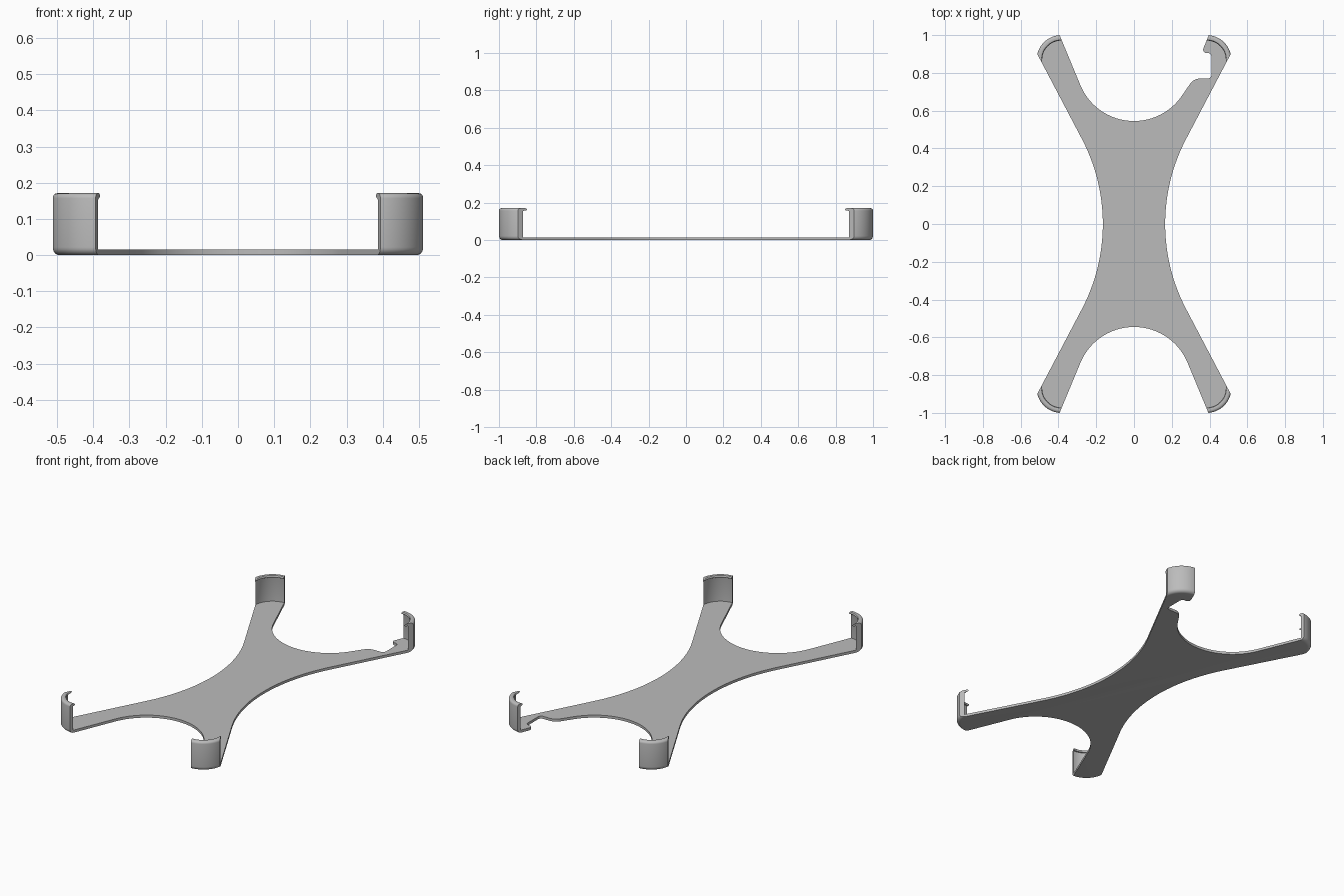
import bpy, bmesh
from math import sin, cos, radians

cube = bpy.data.objects.get("Cube")
if cube:
    bpy.data.objects.remove(cube, do_unlink=True)

HALF_X, HALF_Y, CORNER = 0.515, 1.0, 0.13
HEIGHT, FLOOR, WALL, LIP = 0.171, 0.015, 0.018, 0.029


def arc(cx, cy, r, start, end, steps=12):
    """Points on an arc, angles in degrees."""
    angles = [radians(start + (end - start) * i / steps) for i in range(steps + 1)]
    return [(cx + r * cos(a), cy + r * sin(a)) for a in angles]


def make_object(name, bm):
    bmesh.ops.recalc_face_normals(bm, faces=bm.faces[:])
    mesh = bpy.data.meshes.new(name)
    bm.to_mesh(mesh)
    bm.free()
    obj = bpy.data.objects.new(name, mesh)
    bpy.context.collection.objects.link(obj)
    return obj


def rounded_rectangle(inset):
    points = []
    for sx, sy, start in ((1, 1, 0), (-1, 1, 90), (-1, -1, 180), (1, -1, 270)):
        points += arc(sx * (HALF_X - CORNER), sy * (HALF_Y - CORNER),
                      CORNER - inset, start, start + 90, 16)
    return points


# Tray section as (inset, height): under the floor, up the wall, over the lip, down inside
section = arc(0.022, 0.022, 0.022, 270, 180, 6)
section += arc(0.014, HEIGHT - 0.014, 0.014, 180, 90, 5)
section += arc(LIP - 0.007, HEIGHT - 0.007, 0.007, 90, -90, 6)
section += arc(WALL + 0.003, HEIGHT - 0.017, 0.003, 90, 180, 3)
section += [(WALL, FLOOR)]

bm = bmesh.new()
rings = [[bm.verts.new((x, y, z)) for x, y in rounded_rectangle(d)] for d, z in section]
for low, high in zip(rings, rings[1:]):
    for i in range(len(low)):
        j = (i + 1) % len(low)
        bm.faces.new((low[i], low[j], high[j], high[i]))
bm.faces.new(rings[0])
bm.faces.new(rings[-1])
holder = make_object("corner_grip_holder", bm)

# Outline of one arm, from the end bowl round to the waist
BOWL_R, BOWL_Y, WAIST, WAIST_R = 0.307, 0.852, 0.165, 0.97
tip = [(0.396 + 0.0808, 1.2), (0.515 + 0.155, 1.2)]
waist = arc(WAIST + WAIST_R, 0, WAIST_R, 152.8, 180, 16)
plain_arm = arc(0, BOWL_Y, BOWL_R, 270, 338, 20) + tip + waist

# One arm has a rounded notch beside its grip
notch = arc(0.35, 0.705, 0.065, 150, 90, 8)
notch += arc(0.39, 0.79, 0.02, 270, 360, 5)
notch += arc(0.39, 0.885, 0.02, 0, 90, 5)
notch += arc(0.384, 0.923, 0.018, 270, 160, 6)
notched_arm = arc(0, BOWL_Y, BOWL_R, 270, 325, 16) + notch + tip + waist


def mirrored(points, sx, sy):
    return [(x * sx, y * sy) for x, y in points]


outline = notched_arm[:-1] + mirrored(plain_arm, 1, -1)[::-1]
outline += mirrored(plain_arm, -1, -1)[1:-1] + mirrored(plain_arm, -1, 1)[:0:-1]

bm = bmesh.new()
base = bm.faces.new([bm.verts.new((x, y, -0.1)) for x, y in outline])
prism = bmesh.ops.extrude_face_region(bm, geom=[base])
top = [v for v in prism["geom"] if isinstance(v, bmesh.types.BMVert)]
bmesh.ops.translate(bm, verts=top, vec=(0, 0, 0.4))
cutter = make_object("arm_outline_cutter", bm)
cutter.hide_render = True
cutter.display_type = 'WIRE'

# Keep only the part of the tray inside the arm outline
trim = holder.modifiers.new("trim", 'BOOLEAN')
trim.operation = 'INTERSECT'
trim.solver = 'EXACT'
trim.object = cutter

bpy.ops.object.select_all(action='DESELECT')
holder.select_set(True)
bpy.context.view_layer.objects.active = holder
bpy.ops.object.modifier_apply(modifier=trim.name)
bpy.data.objects.remove(cutter, do_unlink=True)
bpy.ops.object.shade_smooth_by_angle(angle=radians(30))

# Single grey plastic
grey = bpy.data.materials.new("grey_plastic")
grey.use_nodes = True
colour = (0.5, 0.5, 0.5, 1)
grey.diffuse_color = colour
grey.node_tree.nodes["Principled BSDF"].inputs["Base Color"].default_value = colour
holder.data.materials.clear()
holder.data.materials.append(grey)
